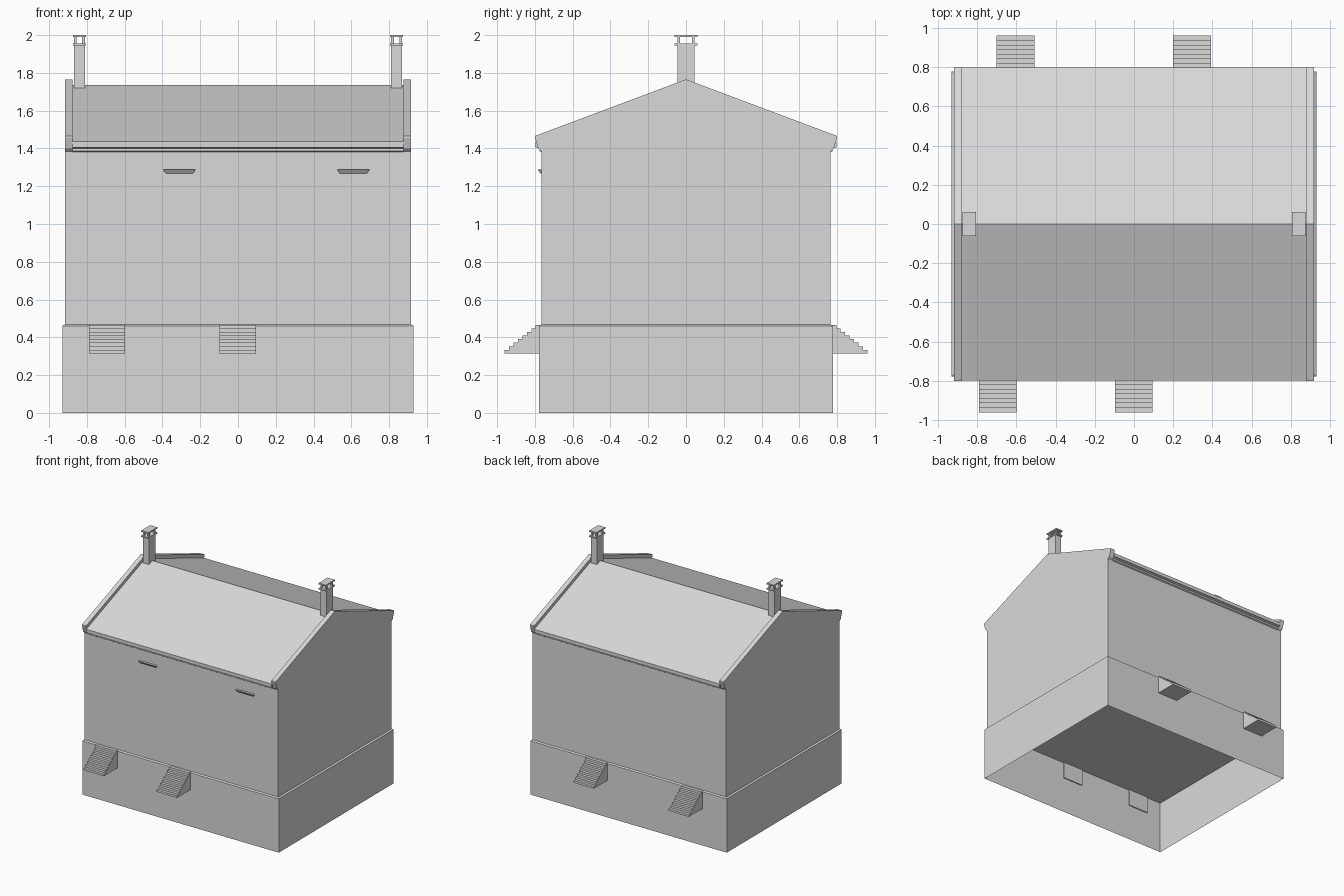
import bpy
import bmesh

old = bpy.data.objects.get("Cube")
if old:
    bpy.data.objects.remove(old, do_unlink=True)

# One plain material for the whole building
stone = bpy.data.materials.new("pale grey stone")
stone.use_nodes = True
GREY = (0.7, 0.7, 0.7, 1)
stone.diffuse_color = GREY
stone.node_tree.nodes["Principled BSDF"].inputs["Base Color"].default_value = GREY


def finish(name, bm):
    mesh = bpy.data.meshes.new(name)
    bm.to_mesh(mesh)
    bm.free()
    mesh.materials.append(stone)
    obj = bpy.data.objects.new(name, mesh)
    bpy.context.collection.objects.link(obj)
    return obj


def prism(name, profile, x0, x1):
    """Extrude a (y, z) outline along x."""
    bm = bmesh.new()
    face = bm.faces.new([bm.verts.new((x0, y, z)) for y, z in profile])
    out = bmesh.ops.extrude_face_region(bm, geom=[face])
    moved = [v for v in out["geom"] if isinstance(v, bmesh.types.BMVert)]
    bmesh.ops.translate(bm, verts=moved, vec=(x1 - x0, 0, 0))
    bmesh.ops.recalc_face_normals(bm, faces=bm.faces)
    return finish(name, bm)


def box(name, x0, x1, y0, y1, z0, z1):
    return prism(name, [(y0, z0), (y1, z0), (y1, z1), (y0, z1)], x0, x1)


def mirrored(half):
    """Complete a right-hand outline with its mirror image in y."""
    return half + [(-y, z) for y, z in reversed(half) if y > 0]


def ring(bm, hx, hy, z):
    return [bm.verts.new((sx * hx, sy * hy, z))
            for sx, sy in ((-1, -1), (1, -1), (1, 1), (-1, 1))]


# Plinth: open underneath, with a sloping ledge on top
WALL_X, WALL_Y, FLOOR = 0.917, 0.766, 0.46
bm = bmesh.new()
rings = [ring(bm, 0.93, 0.777, 0), ring(bm, 0.93, 0.777, FLOOR),
         ring(bm, WALL_X, WALL_Y, FLOOR + 0.008)]
for low, high in zip(rings, rings[1:]):
    for i in range(4):
        j = (i + 1) % 4
        bm.faces.new((low[i], low[j], high[j], high[i]))
finish("plinth", bm)
box("plinth_ceiling", -0.929, 0.929, -0.776, 0.776, FLOOR - 0.002, FLOOR)

# Main walls and the gable ends with raised parapets and flared shoulders
INNER_X = 0.877
box("main_walls", -INNER_X, INNER_X, -WALL_Y, WALL_Y, FLOOR, 1.4)
gable = mirrored([(WALL_Y, FLOOR), (WALL_Y, 1.385), (0.782, 1.40),
                  (0.80, 1.455), (0.80, 1.466), (0, 1.766)])
for side, s in (("left", 1), ("right", -1)):
    prism(side + "_gable", gable, s * INNER_X, s * WALL_X)

# Roof with moulded eaves
roof = mirrored([(WALL_Y, 1.38), (0.776, 1.386), (0.776, 1.40), (0.798, 1.406),
                 (0.798, 1.436), (0, 1.736)])
prism("roof", roof, -INNER_X, INNER_X)

# Chimneys: shaft, lower slab, four posts and a cap
for side, s in (("left", 1), ("right", -1)):
    cx = s * 0.84

    def block(part, hx, hy, z0, z1, dx=0, dy=0):
        box(side + "_chimney_" + part, cx + dx - hx, cx + dx + hx,
            dy - hy, dy + hy, z0, z1)

    block("shaft", 0.029, 0.045, 1.6, 1.945)
    block("slab", 0.034, 0.06, 1.945, 1.956)
    block("cap", 0.034, 0.06, 1.989, 2.0)
    for dx in (-0.022, 0.022):
        for dy in (-0.038, 0.038):
            block("post", 0.007, 0.007, 1.956, 1.989, dx, dy)

# Outside stairs against the front and back walls
STEPS, FOOT, RISE, RUN = 8, 0.315, 0.0188, 0.0235
for place, s, starts in (("front", -1, (-0.79, -0.097)),
                         ("back", 1, (-0.70, 0.20))):
    outline = [(s * 0.768, FOOT), (s * 0.96, FOOT)]
    for i in range(STEPS):
        y = 0.96 - i * RUN
        outline += [(s * y, FOOT + (i + 1) * RISE),
                    (s * (y - RUN), FOOT + (i + 1) * RISE)]
        if i < STEPS - 1:
            continue
    outline[-1] = (s * 0.768, outline[-1][1])
    for x in starts:
        prism(place + "_stairs", outline, x, x + 0.192)

# Small tapered ledges high on the front wall
for cx in (-0.31, 0.611):
    bm = bmesh.new()
    bmesh.ops.create_cube(bm, size=1)
    for v in bm.verts:
        top, outer = v.co.z > 0, v.co.y < 0
        half = 0.086 if top else 0.072
        v.co.x = cx + (half if v.co.x > 0 else -half)
        v.co.z = 1.288 if top else 1.268
        v.co.y = (-0.785 if top else -0.77) if outer else -0.76
    finish("wall_ledge", bm)
